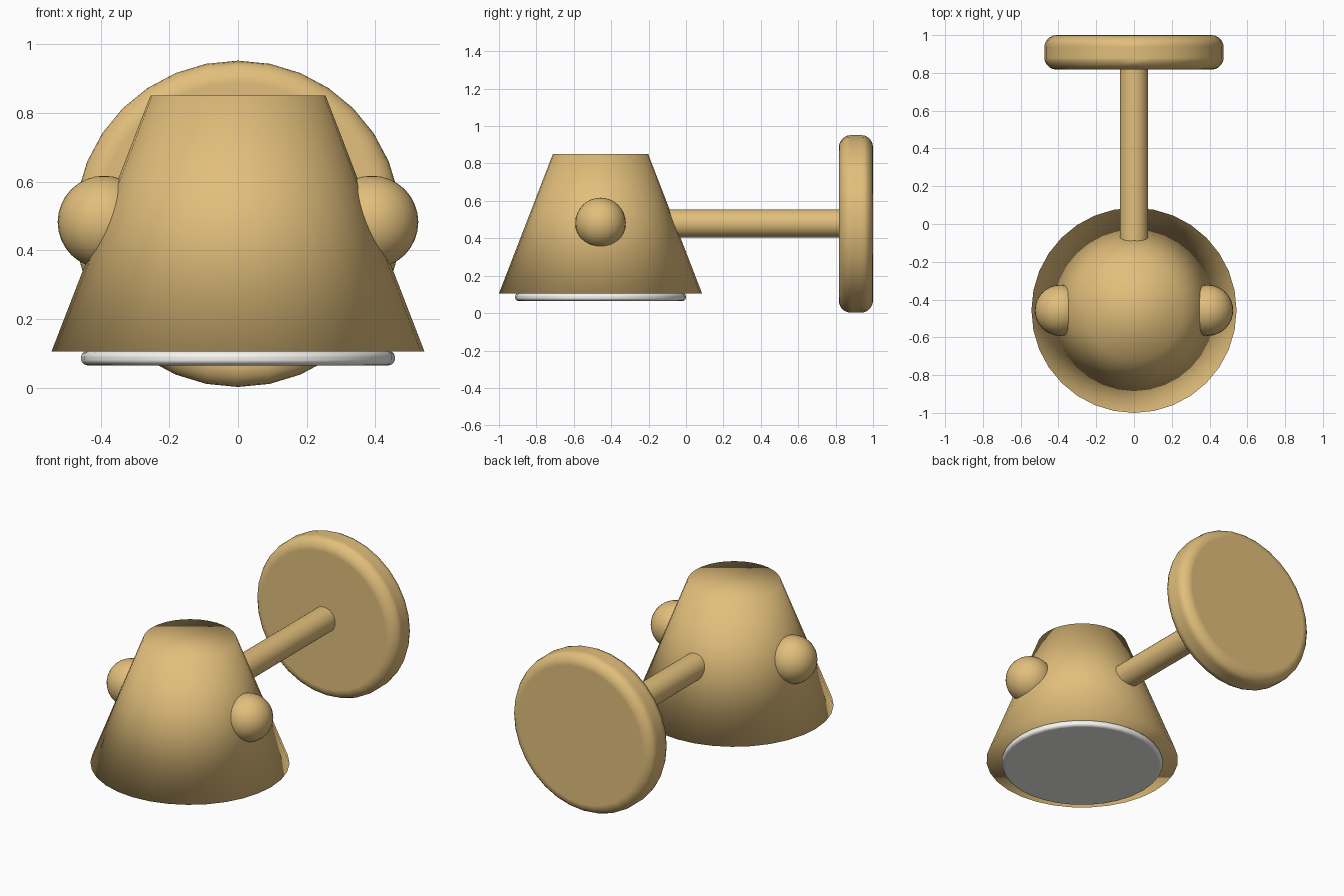
import bpy
import math

if "Cube" in bpy.data.objects:
    bpy.data.objects.remove(bpy.data.objects["Cube"])

SHADE_Y = -0.457   # axis of the lamp head
ARM_Z = 0.477      # height of arm, knobs and wall plate


def material(name, color):
    m = bpy.data.materials.new(name)
    m.diffuse_color = color
    m.use_nodes = True
    m.node_tree.nodes["Principled BSDF"].inputs["Base Color"].default_value = m.diffuse_color
    return m


brass = material("brass", (0.76, 0.52, 0.2, 1))
white = material("white_glass", (0.92, 0.91, 0.87, 1))


def finish(obj, name, mat):
    obj.name = name
    obj.data.materials.append(mat)
    return obj


def rounded_disc(name, radius, depth, bevel, loc, mat, rot=(0, 0, 0)):
    """Flat cylinder with rounded rims and flat faces."""
    bpy.ops.mesh.primitive_cylinder_add(vertices=32, radius=radius, depth=depth,
                                        location=loc, rotation=rot)
    obj = finish(bpy.context.object, name, mat)
    bpy.ops.object.shade_smooth_by_angle(angle=math.radians(40))
    mod = obj.modifiers.new("rounded_rim", 'BEVEL')
    mod.width = bevel
    mod.segments = 5
    mod.limit_method = 'ANGLE'
    mod.angle_limit = math.radians(40)
    mod.harden_normals = True
    return obj


# Lamp shade: closed truncated cone, smooth all over
bpy.ops.mesh.primitive_cone_add(vertices=32, radius1=0.543, radius2=0.255,
                                depth=0.745, location=(0, SHADE_Y, 0.4775))
finish(bpy.context.object, "lamp_shade", brass)
bpy.ops.object.shade_smooth()

# Diffuser disc under the shade
rounded_disc("diffuser", 0.457, 0.042, 0.019, (0, SHADE_Y, 0.086), white)

# Round knobs on both sides of the shade
for side, label in ((-1, "left"), (1, "right")):
    bpy.ops.mesh.primitive_uv_sphere_add(segments=32, ring_count=16, radius=0.135,
                                         location=(side * 0.39, SHADE_Y, ARM_Z + 0.005))
    finish(bpy.context.object, f"knob_{label}", brass)
    bpy.ops.object.shade_smooth()

# Arm from the shade to the wall plate
y0, y1 = -0.25, 0.84
bpy.ops.mesh.primitive_cylinder_add(vertices=32, radius=0.075, depth=y1 - y0,
                                    location=(0, (y0 + y1) / 2, ARM_Z + 0.003),
                                    rotation=(math.pi / 2, 0, 0))
finish(bpy.context.object, "arm", brass)
bpy.ops.object.shade_smooth_by_angle(angle=math.radians(40))

# Wall plate
rounded_disc("wall_plate", 0.475, 0.183, 0.065, (0, 0.9085, ARM_Z), brass,
             rot=(math.pi / 2, 0, 0))
